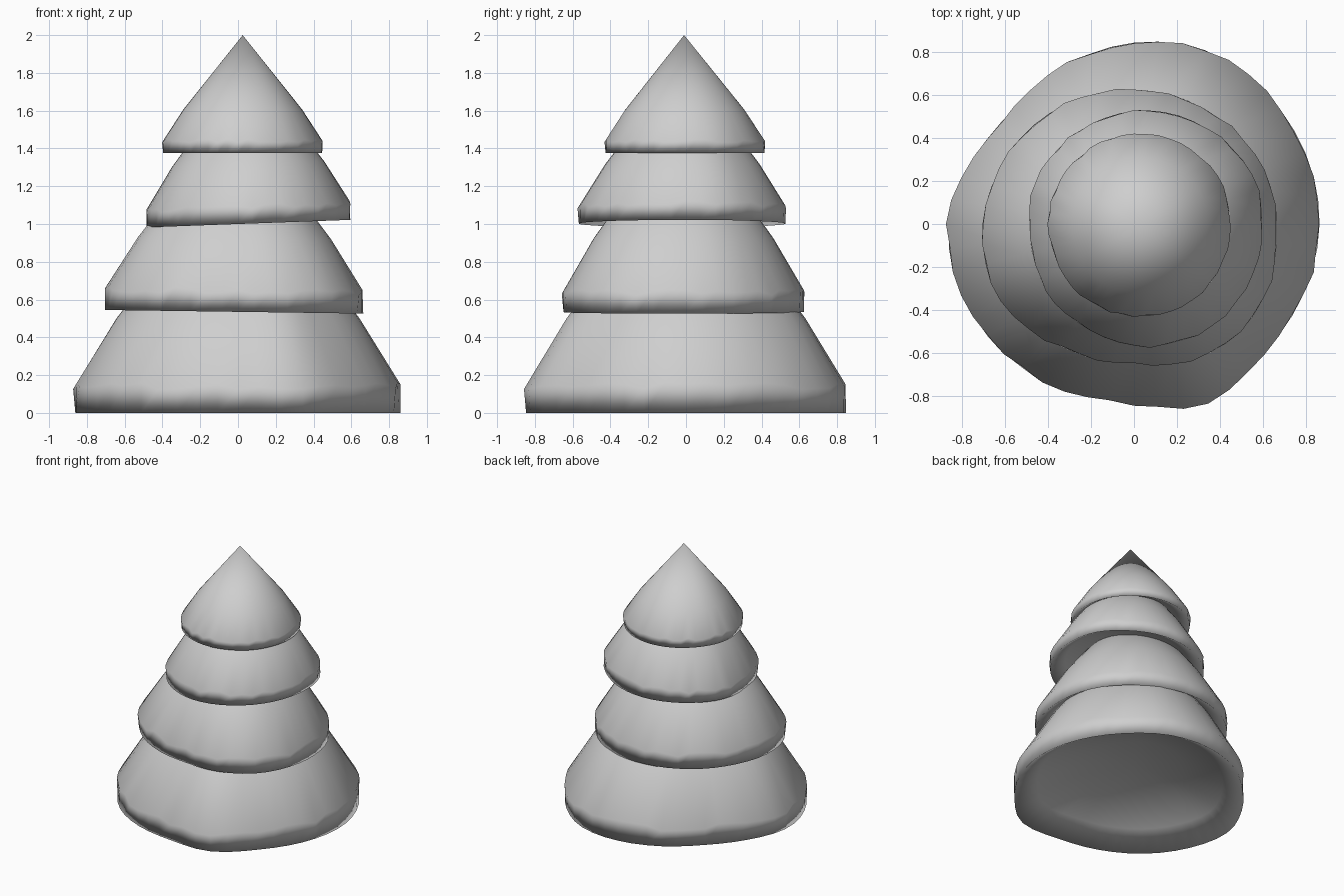
import bpy
import bmesh
import math
import random
from mathutils import Vector

random.seed(4)

# Remove the default cube
cube = bpy.data.objects.get("Cube")
if cube:
    bpy.data.objects.remove(cube, do_unlink=True)

# Single plain grey material
grey = bpy.data.materials.new("mid_grey")
grey.use_nodes = True
colour = (0.62, 0.62, 0.62, 1)
grey.diffuse_color = colour
grey.node_tree.nodes["Principled BSDF"].inputs["Base Color"].default_value = colour

SIDES = 48
# Shared profile: fraction of the tier height, fraction of the outline.
# It runs from the shallow bowl underneath, round the lip and up the skirt.
UNDERSIDE = [(0.15, 0.45), (0.08, 0.8)]
SKIRT = [(0, 0.99), (0.105, 0.994), (0.37, 0.74)]
PROFILE = UNDERSIDE + SKIRT
BOWL_DEPTH = 0.18
RIM_RING = len(UNDERSIDE) + 1


def smooth_radius(radii, t):
    """Catmull-Rom interpolation around a closed list of radii."""
    i, f = int(t), t - int(t)
    a, b, c, d = (radii[(i + k) % len(radii)] for k in (-1, 0, 1, 2))
    curve = 2 * b + (c - a) * f + (2 * a - 5 * b + 4 * c - d) * f ** 2
    return (curve + (3 * b - a - 3 * c + d) * f ** 3) / 2


def make_tier(name, radii, base, height, pivot, tilt):
    """Cone skirt with an irregular outline and a bowl-shaped underside."""
    centre = Vector(pivot)
    outline = []
    for i in range(SIDES):
        angle = math.tau * i / SIDES
        r = smooth_radius(radii, len(radii) * i / SIDES) / 100
        outline.append(Vector((r * math.cos(angle), r * math.sin(angle))))

    bm = bmesh.new()
    rings = []
    for level, (up, scale) in enumerate(PROFILE):
        ring = []
        for corner in outline:
            # The rim is uneven, as if chipped by hand
            chip = random.uniform(-1, 1) if level == RIM_RING else 0
            p = centre + (corner - centre) * (scale + 0.012 * chip)
            z = base + height * (up - 0.015 * chip) + tilt * p.x
            ring.append(bm.verts.new((p.x, p.y, z)))
        rings.append(ring)
    bowl = bm.verts.new((*centre, base + height * BOWL_DEPTH))
    tip = bm.verts.new((*centre, base + height))

    # Walls between rings, with fans closing the bowl and the tip
    for i in range(SIDES):
        j = (i + 1) % SIDES
        for low, high in zip(rings, rings[1:]):
            bm.faces.new((low[i], low[j], high[j], high[i]))
        bm.faces.new((rings[0][j], rings[0][i], bowl))
        bm.faces.new((rings[-1][i], rings[-1][j], tip))

    mesh = bpy.data.meshes.new(name)
    bm.to_mesh(mesh)
    bm.free()
    mesh.materials.append(grey)
    mesh.shade_smooth()
    tier = bpy.data.objects.new(name, mesh)
    bpy.context.collection.objects.link(tier)


# Outlines: radii in hundredths, counter-clockwise from +x
make_tier("bottom_tier",
          [87, 87, 87, 88, 85, 81, 78, 81, 87, 87, 86, 84, 84, 90, 86, 86],
          0, 1.35, (0, 0), 0)
make_tier("lower_middle_tier",
          [67, 66, 64, 63, 63, 64, 66, 68, 71, 72, 69, 66, 65, 69, 71, 69],
          0.535, 1.055, (-0.01, -0.015), -0.014)
make_tier("upper_middle_tier",
          [60, 60, 57, 55, 53, 51, 50, 50, 49, 50, 52, 54, 57, 59, 60, 60],
          1.0, 0.85, (0.05, -0.015), 0.037)
make_tier("top_tier",
          [45, 45, 44, 43, 42, 41, 40, 40, 40, 40, 41, 42, 43, 44, 45, 45],
          1.375, 0.625, (0.025, -0.01), 0)
